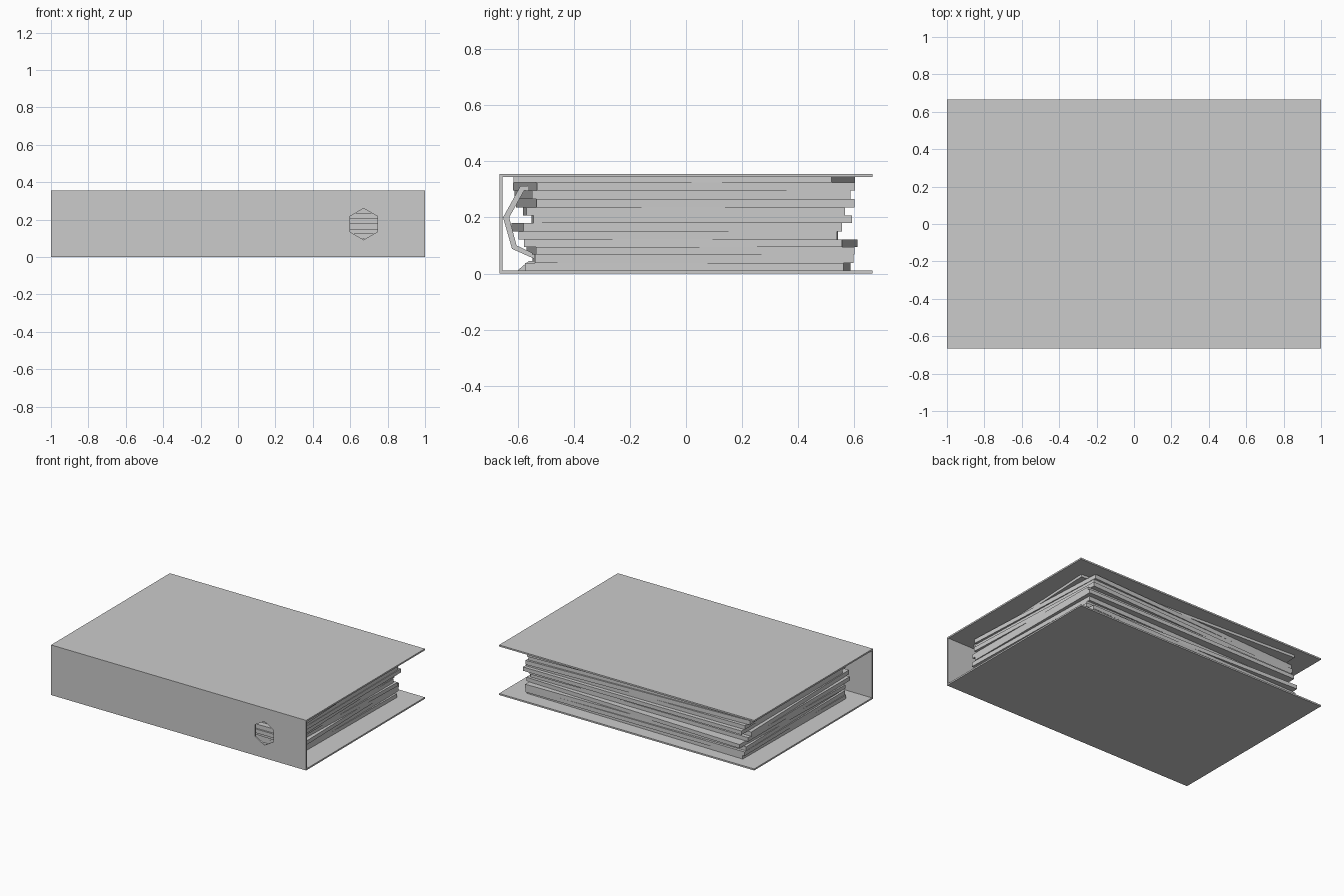
import bpy, math, random
from mathutils import Vector

if "Cube" in bpy.data.objects:
    bpy.data.objects.remove(bpy.data.objects["Cube"])

random.seed(4)


def box(name, lo, hi, rot=0.0):
    lo, hi = Vector(lo), Vector(hi)
    bpy.ops.mesh.primitive_cube_add(size=1, location=(lo + hi) / 2, rotation=(0, 0, rot))
    o = bpy.context.object
    o.name = name
    o.scale = hi - lo
    bpy.ops.object.transform_apply(location=False, rotation=False, scale=True)
    return o


def extrude_x(name, profile, x0, x1):
    """Extrude a closed (y, z) outline along x."""
    n = len(profile)
    verts = [(x, y, z) for x in (x0, x1) for y, z in profile]
    faces = [tuple(range(n))[::-1], tuple(range(n, 2 * n))]
    faces += [(i, (i + 1) % n, n + (i + 1) % n, n + i) for i in range(n)]
    me = bpy.data.meshes.new(name)
    me.from_pydata(verts, [], faces)
    o = bpy.data.objects.new(name, me)
    bpy.context.collection.objects.link(o)
    return o


D, H, T = 0.665, 0.355, 0.011

# covers and spine
box("bottom_cover", (-1, -D, 0), (1, D, T))
box("top_cover", (-1, -D, H - T), (1, D, H))
spine = box("spine", (-1, -D, T), (1, -D + T, H - T))

# hexagonal finger hole through the spine
bpy.ops.mesh.primitive_cylinder_add(vertices=6, radius=0.084, depth=0.05,
                                    location=(0.672, -D + T / 2, 0.176),
                                    rotation=(math.pi / 2, 0, 0))
cutter = bpy.context.object
cutter.name = "finger_hole_cutter"
cutter.hide_render = True
mod = spine.modifiers.new("finger_hole", "BOOLEAN")
mod.object = cutter
mod.operation = "DIFFERENCE"
mod.solver = "EXACT"
bpy.context.view_layer.objects.active = spine
bpy.ops.object.modifier_apply(modifier=mod.name)
bpy.data.objects.remove(cutter)

# untidy paper stack: (front y, back y, twist) for each bundle, bottom to top
bundles = [(-.573, .585, -.014), (-.545, .595, .006), (-.567, .60, .020),
           (-.577, .61, -.032), (-.595, .54, -.002), (-.62, .555, .025),
           (-.55, .59, .004), (-.58, .565, .007), (-.605, .60, .043),
           (-.61, .585, .037), (-.615, .60, .050), (-.613, .60, -.048)]
levels = [.0115, .038, .067, .095, .122, .15, .18, .207, .235, .265, .295, .325, .3435]
half_len, half_wid = 0.855, 0.5675
for i, (y0, y1, twist) in enumerate(bundles):
    cx, cy = random.uniform(-.015, .015), (y0 + y1) / 2
    box(f"paper_bundle_{i + 1}",
        (cx - half_len, cy - half_wid, levels[i]),
        (cx + half_len, cy + half_wid, levels[i + 1]), twist)

# ring mechanism: bent flat rings on a wedge-shaped base
outer = [(-.535, .05), (-.62, .088), (-.652, .2), (-.59, .312), (-.55, .312)]
inner = [(-.55, .295), (-.577, .295), (-.63, .2), (-.604, .1), (-.535, .068)]
for side in (-1, 1):
    x = side * 0.23
    extrude_x("ring_left" if side < 0 else "ring_right", outer + inner, x - .01, x + .01)
extrude_x("ring_base", [(-.6, T), (-.5, T), (-.5, .045), (-.56, .045)], -.4, .4)
